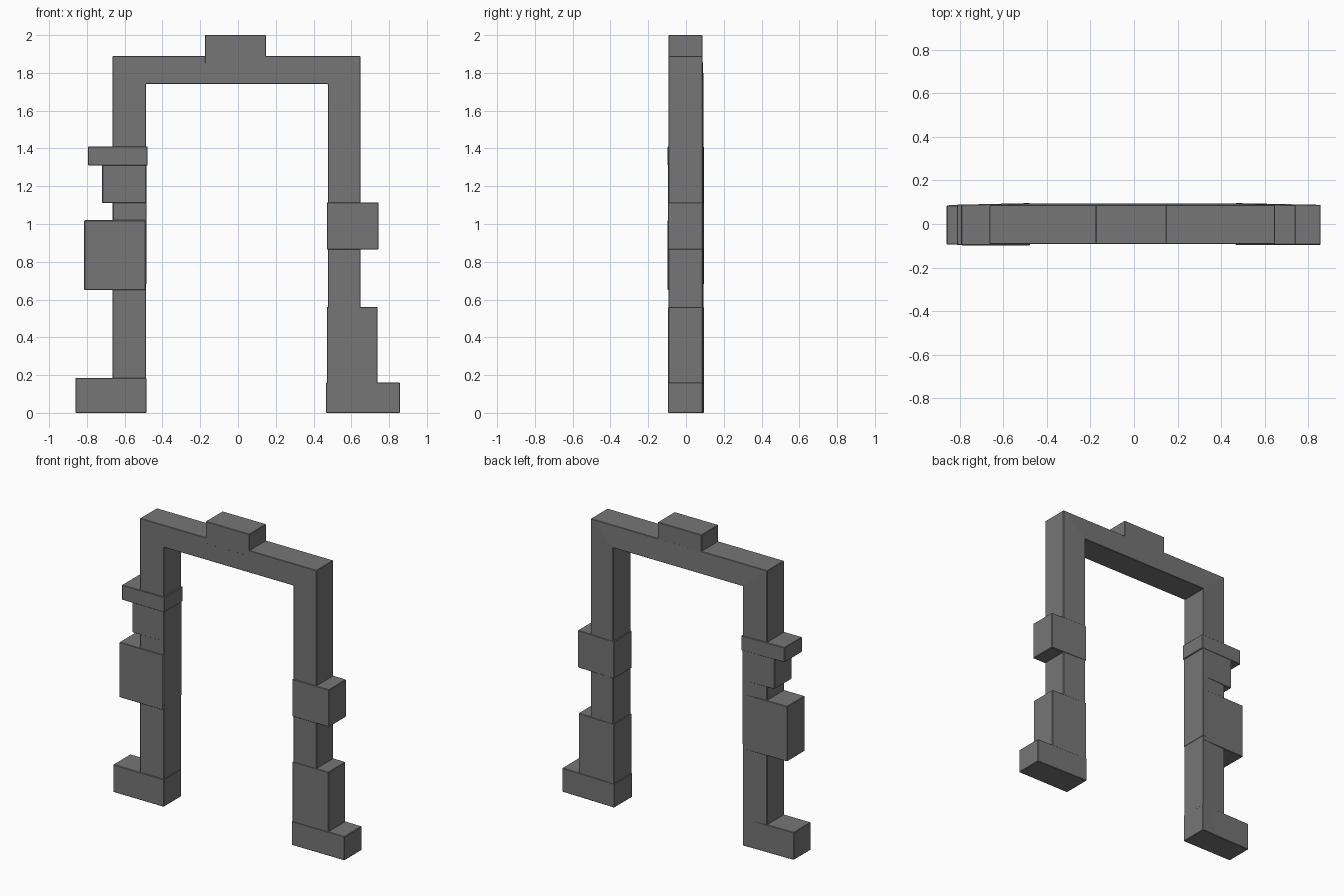
import bpy, bmesh

if "Cube" in bpy.data.objects:
    bpy.data.objects.remove(bpy.data.objects["Cube"])

# Dark stone colour
stone = bpy.data.materials.new("dark_stone")
stone.diffuse_color = (0.18, 0.18, 0.18, 1)
stone.use_nodes = True
stone.node_tree.nodes["Principled BSDF"].inputs["Base Color"].default_value = stone.diffuse_color


def finish(name, bm, bevel=0.003):
    bmesh.ops.recalc_face_normals(bm, faces=bm.faces)
    mesh = bpy.data.meshes.new(name)
    bm.to_mesh(mesh)
    bm.free()
    mesh.materials.append(stone)
    obj = bpy.data.objects.new(name, mesh)
    bpy.context.collection.objects.link(obj)
    mod = obj.modifiers.new("edge_softening", "BEVEL")
    mod.width = bevel
    mod.segments = 1
    mod.limit_method = "ANGLE"
    return obj


def block(name, x_out, x_in, z0, z1, front, back_out=0.086, back_in=0.092):
    # Stone block whose back is slightly fuller on the inner side
    bm = bmesh.new()
    bmesh.ops.create_cube(bm, size=1)
    for v in bm.verts:
        outer = v.co.x < 0
        back = back_out if outer else back_in
        v.co = (x_out if outer else x_in,
                back if v.co.y > 0 else front,
                z1 if v.co.z > 0 else z0)
    return finish(name, bm)


# Door frame: two posts and a lintel as one mesh
outer = [(-0.664, 0), (-0.664, 1.89), (0.648, 1.89), (0.648, 0)]
inner = [(-0.487, 0), (-0.487, 1.742), (0.476, 1.742), (0.476, 0)]
bm = bmesh.new()
of, ob = [[bm.verts.new((x, y, z)) for x, z in outer] for y in (-0.092, 0.087)]
nf, nb = [[bm.verts.new((x, y, z)) for x, z in inner] for y in (-0.092, 0.094)]
for a, b in ((of, nf), (ob, nb), (of, ob), (nf, nb)):
    for i in range(3):
        bm.faces.new((a[i], a[i + 1], b[i + 1], b[i]))
for i in (0, 3):
    bm.faces.new((of[i], ob[i], nb[i], nf[i]))
finish("door_frame", bm)

# Keystone standing on the lintel, flush with its front
block("keystone", -0.176, 0.149, 1.85, 2.0, -0.0925, 0.087, 0.087)

# Left post stones
block("left_foot", -0.861, -0.485, 0, 0.185, -0.095)
block("left_large_stone", -0.814, -0.489, 0.65, 1.02, -0.097, 0.089, 0.094)
block("left_upper_collar", -0.663, -0.485, 0.68, 1.36, -0.0935, 0.087, 0.095)
block("left_upper_stone", -0.719, -0.486, 1.11, 1.36, -0.0945, 0.088, 0.095)
block("left_cap_stone", -0.794, -0.478, 1.31, 1.41, -0.098, 0.089, 0.096)

# Right post stones
block("right_foot", 0.858, 0.466, 0, 0.16, -0.096, 0.088, 0.096)
block("right_lower_stone", 0.738, 0.47, 0.08, 0.56, -0.094, 0.087, 0.095)
block("right_middle_stone", 0.743, 0.47, 0.865, 1.115, -0.096, 0.087, 0.095)
